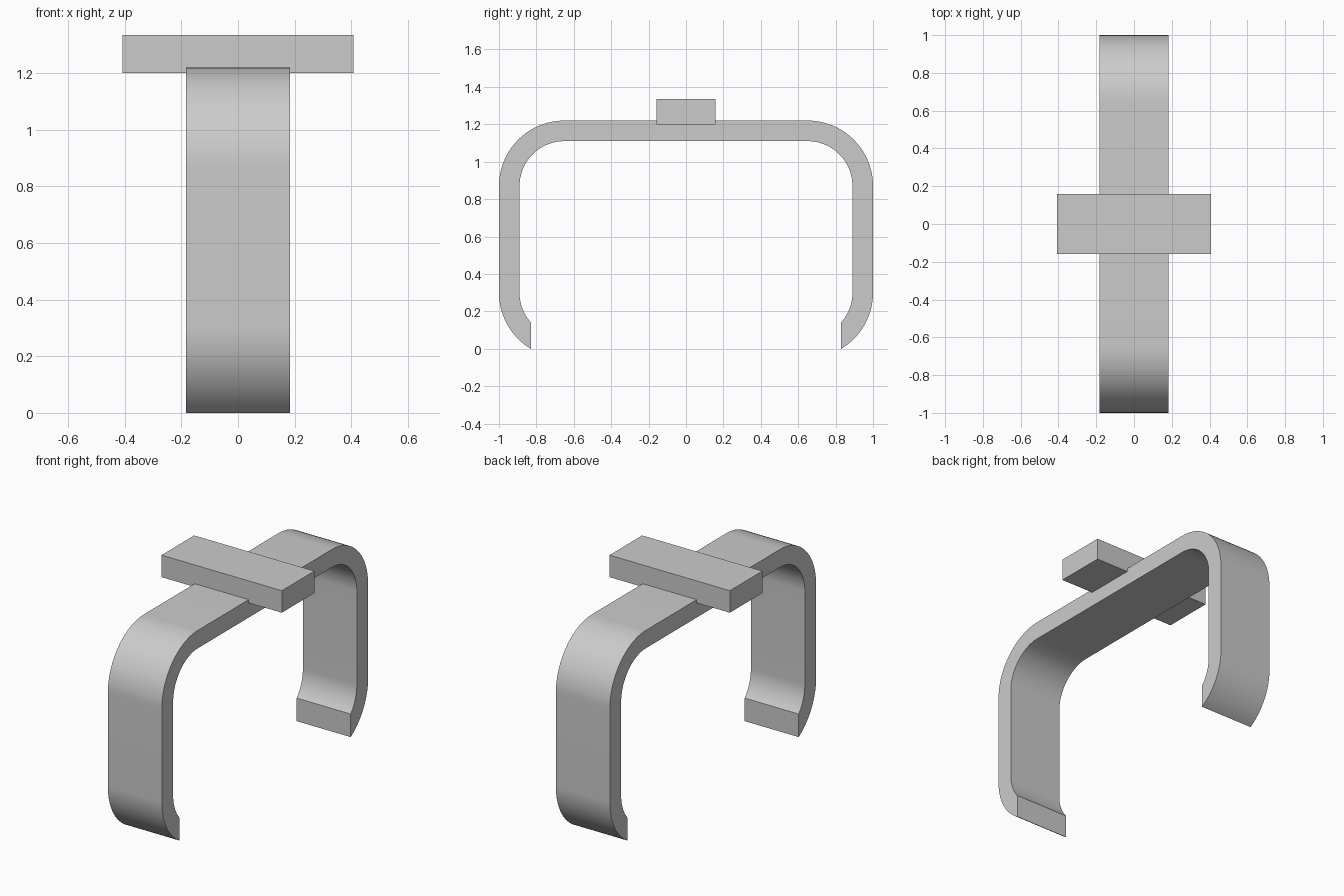
import bpy, bmesh
from math import sin, cos, acos, pi

cube = bpy.data.objects.get("Cube")
if cube:
    bpy.data.objects.remove(cube, do_unlink=True)

grey = bpy.data.materials.new("plain grey")
grey.use_nodes = True
colour = (0.6, 0.6, 0.6, 1)
grey.diffuse_color = colour
grey.node_tree.nodes["Principled BSDF"].inputs["Base Color"].default_value = colour

CORNER_Y, TOP_Z, LOW_Z, TIP_Y = 0.65, 0.87, 0.30, 0.83
OUTER, INNER = 0.35, 0.24
HALF_WIDTH = 0.183


def arc(centre_z, radius, start, end, steps=24):
    angles = [start + (end - start) * i / steps for i in range(steps + 1)]
    return [(CORNER_Y + radius * cos(a), centre_z + radius * sin(a)) for a in angles]


def half_outline(radius):
    """From the hooked tip, up the leg and round to the flat top."""
    tip = -acos((TIP_Y - CORNER_Y) / radius)
    return arc(LOW_Z, radius, tip, 0) + arc(TOP_Z, radius, 0, pi / 2)


def full_outline(radius):
    half = half_outline(radius)
    return half + [(-y, z) for y, z in reversed(half)]


def finish(name, bm):
    bmesh.ops.recalc_face_normals(bm, faces=bm.faces)
    mesh = bpy.data.meshes.new(name)
    bm.to_mesh(mesh)
    bm.free()
    mesh.materials.append(grey)
    obj = bpy.data.objects.new(name, mesh)
    bpy.context.collection.objects.link(obj)
    return obj


# Curved strap: rings of four corners swept along the open loop
bm = bmesh.new()
rings = []
for outer, inner in zip(full_outline(OUTER), full_outline(INNER)):
    corners = [(-HALF_WIDTH, *outer), (HALF_WIDTH, *outer),
               (HALF_WIDTH, *inner), (-HALF_WIDTH, *inner)]
    rings.append([bm.verts.new(c) for c in corners])
for a, b in zip(rings, rings[1:]):
    for i in range(4):
        j = (i + 1) % 4
        bm.faces.new((a[i], a[j], b[j], b[i]))
bm.faces.new(rings[0])
bm.faces.new(rings[-1])
strap = finish("curved_strap", bm)
bpy.ops.object.select_all(action='DESELECT')
strap.select_set(True)
bpy.context.view_layer.objects.active = strap
bpy.ops.object.shade_smooth_by_angle(angle=pi / 6)

# Crossbar resting slightly sunk into the top
bm = bmesh.new()
bmesh.ops.create_cube(bm, size=1)
bmesh.ops.scale(bm, vec=(0.816, 0.316, 0.135), verts=bm.verts)
bmesh.ops.translate(bm, vec=(0, 0, 1.2675), verts=bm.verts)
finish("crossbar", bm)
